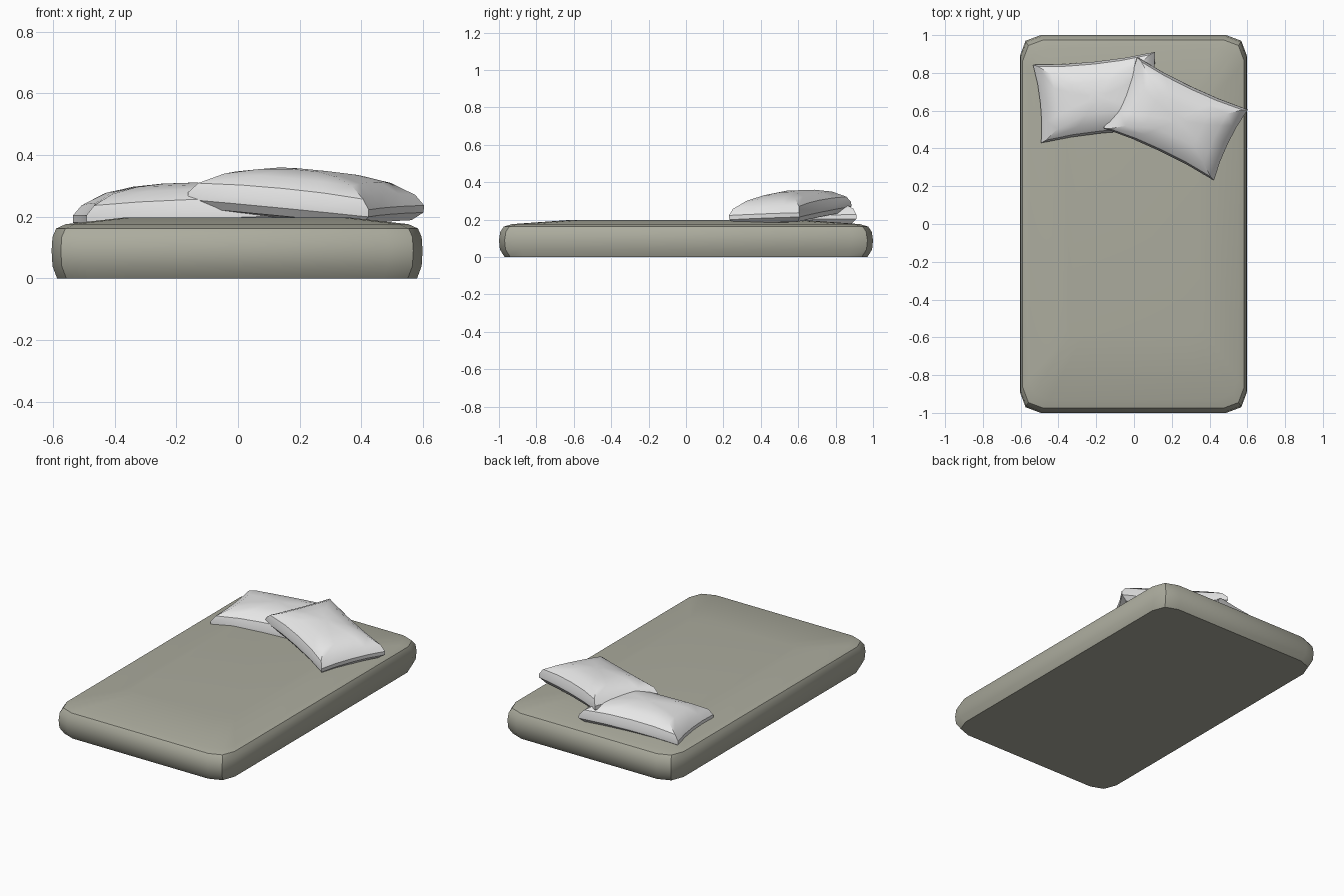
import bpy, bmesh, math
from mathutils import Euler

cube = bpy.data.objects.get("Cube")
if cube:
    bpy.data.objects.remove(cube)


def material(name, color):
    mat = bpy.data.materials.new(name)
    mat.use_nodes = True
    mat.diffuse_color = color
    mat.node_tree.nodes["Principled BSDF"].inputs["Base Color"].default_value = color
    return mat


def loft(name, rings, mat, angle):
    """Skin a stack of closed rings and cap both ends."""
    bm = bmesh.new()
    loops = [[bm.verts.new(p) for p in ring] for ring in rings]
    n = len(loops[0])
    for low, high in zip(loops, loops[1:]):
        for i in range(n):
            j = (i + 1) % n
            bm.faces.new((low[i], low[j], high[j], high[i]))
    bm.faces.new(loops[0][::-1])
    bm.faces.new(loops[-1])
    mesh = bpy.data.meshes.new(name)
    bm.to_mesh(mesh)
    bm.free()
    mesh.materials.append(mat)
    obj = bpy.data.objects.new(name, mesh)
    bpy.context.collection.objects.link(obj)
    bpy.ops.object.select_all(action='DESELECT')
    obj.select_set(True)
    bpy.context.view_layer.objects.active = obj
    bpy.ops.object.shade_smooth_by_angle(angle=math.radians(angle))
    return obj


def rounded_ring(hx, hy, z, c=1.0):
    """Rectangle whose corners are cut by two chamfers."""
    corner = [(hx, hy - 0.11 * c), (hx - 0.03 * c, hy - 0.03 * c), (hx - 0.11 * c, hy)]
    pts = []
    for sx, sy in ((1, 1), (-1, 1), (-1, -1), (1, -1)):
        part = corner if sx * sy > 0 else corner[::-1]
        pts += [(sx * x, sy * y, z) for x, y in part]
    return pts


def pinched_ring(hx, hy, z, pinch, lift=0.0, steps=4):
    """Rectangle with sides drawn inward and raised between the corners."""
    corners = [(hx, hy), (-hx, hy), (-hx, -hy), (hx, -hy)]
    pts = []
    for k in range(4):
        (x0, y0), (x1, y1) = corners[k], corners[(k + 1) % 4]
        for s in range(steps):
            t = s / steps
            x, y = x0 + (x1 - x0) * t, y0 + (y1 - y0) * t
            bow = math.sin(math.pi * t) ** 0.7 if t else 0
            if k % 2:
                x -= math.copysign(pinch * bow, x0)
            else:
                y -= math.copysign(pinch * bow, y0)
            pts.append((x, y, z + lift * bow))
    return pts


sage = material("sage grey fabric", (0.41, 0.41, 0.34, 1))
white = material("white linen", (0.8, 0.8, 0.8, 1))

# Mattress with softly crowned top
mattress = loft("mattress", [
    rounded_ring(0.583, 0.97, 0.0),
    rounded_ring(0.598, 0.995, 0.04),
    rounded_ring(0.601, 1.0, 0.09),
    rounded_ring(0.598, 0.993, 0.135),
    rounded_ring(0.586, 0.975, 0.162),
    rounded_ring(0.555, 0.93, 0.176),
    rounded_ring(0.36, 0.62, 0.198, 0.7),
], sage, 30)
mattress.location.x = -0.003


# Pillows: puffed cushion with pinched corners
def pillow(name, location, rotation):
    obj = loft(name, [
        pinched_ring(0.12, 0.07, -0.058, 0),
        pinched_ring(0.295, 0.183, -0.042, 0.012),
        pinched_ring(0.325, 0.208, -0.015, 0.018),
        pinched_ring(0.325, 0.208, 0.008, 0.018),
        pinched_ring(0.297, 0.196, 0.04, 0.018, 0.008),
        pinched_ring(0.23, 0.145, 0.075, 0.008, 0.006),
        pinched_ring(0.14, 0.085, 0.095, 0),
        pinched_ring(0.05, 0.03, 0.102, 0),
    ], white, 32)
    obj.location = location
    obj.rotation_euler = Euler([math.radians(a) for a in rotation])


pillow("lower_pillow", (-0.19, 0.67, 0.207), (0, -2, 6))
pillow("upper_pillow", (0.22, 0.557, 0.25), (2, 5, -25.4))
